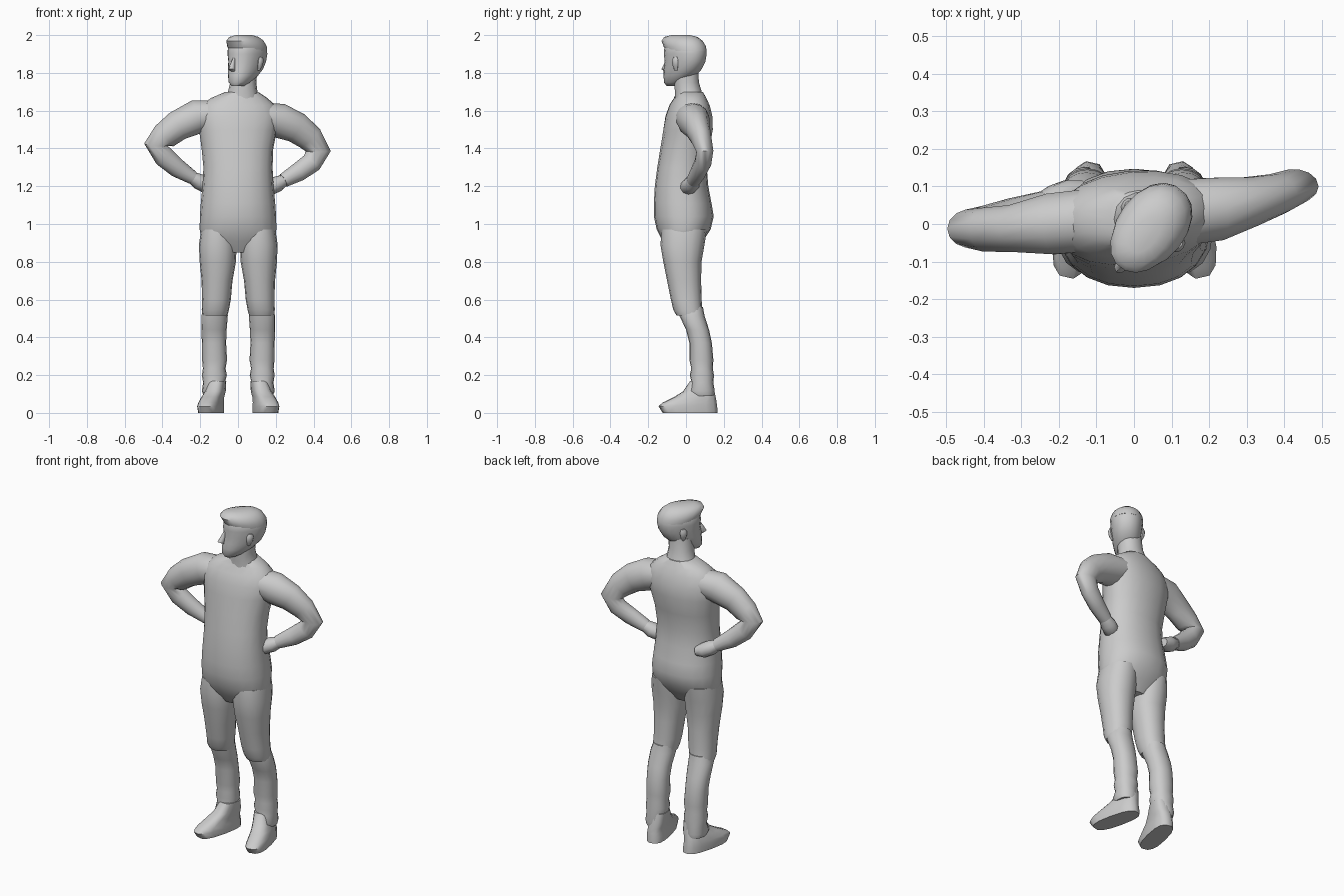
import bpy, bmesh, math
from mathutils import Vector, Matrix


def finish(name, rings):
    """Skin a list of closed rings, cap both ends and smooth it."""
    bm = bmesh.new()
    loops = [[bm.verts.new(p) for p in r] for r in rings]
    for a, b in zip(loops, loops[1:]):
        n = len(a)
        for i in range(n):
            bm.faces.new((a[i], a[(i + 1) % n], b[(i + 1) % n], b[i]))
    bm.faces.new(loops[0][::-1])
    bm.faces.new(loops[-1])
    bmesh.ops.recalc_face_normals(bm, faces=bm.faces)
    me = bpy.data.meshes.new(name)
    bm.to_mesh(me)
    bm.free()
    ob = bpy.data.objects.new(name, me)
    bpy.context.collection.objects.link(ob)
    bpy.ops.object.select_all(action='DESELECT')
    ob.select_set(True)
    bpy.context.view_layer.objects.active = ob
    bpy.ops.object.shade_smooth_by_angle(angle=math.radians(50))
    return ob


def oval(n, power):
    """Unit superellipse points."""
    pts = []
    for i in range(n):
        t = 2 * math.pi * i / n
        c, s = math.cos(t), math.sin(t)
        pts.append((math.copysign(abs(c) ** (2 / power), c),
                    math.copysign(abs(s) ** (2 / power), s)))
    return pts


def stack(name, rows, n=16, power=2.2, m=Matrix()):
    """Horizontal rings: x centre, half width, front y, back y, z, yaw."""
    rings = []
    for x, w, y0, y1, z, *yaw in rows:
        rot = Matrix.Rotation(math.radians(yaw[0] if yaw else 0), 3, 'Z')
        mid = Vector((x, (y0 + y1) / 2, z))
        rings.append([m @ (mid + rot @ Vector((u * w, v * (y1 - y0) / 2, 0)))
                      for u, v in oval(n, power)])
    return finish(name, rings)


def tube(name, rows, n=14):
    """Rings across a path: x, y, z, radius in the arm plane, radius in y."""
    pts = [Vector(r[:3]) for r in rows]
    rings = []
    for i, p in enumerate(pts):
        t = Vector()
        if i > 0:
            t += (p - pts[i - 1]).normalized()
        if i < len(pts) - 1:
            t += (pts[i + 1] - p).normalized()
        t.normalize()
        b = Vector((0, 1, 0))
        b = (b - t * b.dot(t)).normalized()
        a = t.cross(b)
        rings.append([p + a * u * rows[i][3] + b * v * rows[i][4] for u, v in oval(n, 2)])
    return finish(name, rings)


# Torso with pelvis, shoulders turned slightly
stack("torso", [
    (0, .10, -.085, .05, .85), (0, .19, -.125, .09, .91), (0, .203, -.155, .13, .97),
    (0, .202, -.17, .147, 1.04), (0, .197, -.17, .135, 1.11), (0, .188, -.165, .118, 1.2),
    (0, .183, -.152, .11, 1.3, 1), (-.003, .19, -.136, .125, 1.4, 3),
    (0, .207, -.12, .142, 1.5, 5), (.003, .218, -.107, .138, 1.57, 6),
    (.002, .195, -.085, .122, 1.63, 7), (.006, .15, -.062, .105, 1.667, 7),
    (.02, .085, -.05, .09, 1.7, 5)], n=20)

# Arms, hands on hips
tube("arm_left", [
    (-.12, .01, 1.58, .075, .085), (-.22, 0, 1.567, .09, .083), (-.32, -.012, 1.52, .08, .064),
    (-.39, -.015, 1.465, .072, .06), (-.435, -.012, 1.42, .062, .052), (-.39, 0, 1.355, .056, .05),
    (-.32, .025, 1.295, .05, .045), (-.24, .05, 1.245, .036, .038)])
tube("arm_right", [
    (.12, .03, 1.57, .075, .09), (.22, .04, 1.547, .092, .086), (.31, .06, 1.51, .082, .067),
    (.38, .08, 1.455, .072, .055), (.425, .1, 1.385, .066, .046), (.39, .09, 1.325, .055, .045),
    (.32, .065, 1.275, .05, .042), (.24, .04, 1.23, .037, .038)])
tube("hand_left", [(-.25, .047, 1.25, .03, .033), (-.21, .06, 1.226, .042, .045),
                   (-.17, .075, 1.205, .042, .045), (-.13, .088, 1.195, .025, .03)], 10)
tube("hand_right", [(.25, .043, 1.235, .03, .033), (.21, .03, 1.212, .042, .045),
                    (.17, .01, 1.195, .042, .045), (.13, -.005, 1.185, .025, .03)], 10)

# Legs: thigh, bunched lower trouser and shoe on each side
for side, s in (("left", -1), ("right", 1)):
    m = Matrix.Translation((.003 if s > 0 else 0, 0, 0)) @ Matrix.Diagonal((s, 1, 1, 1))
    stack("thigh_" + side, [
        (.105, .09, -.13, .11, .97), (.107, .1, -.135, .098, .89), (.107, .096, -.12, .082, .8),
        (.111, .082, -.1, .08, .7), (.114, .076, -.08, .083, .6), (.12, .072, -.067, .085, .545),
        (.122, .066, -.05, .09, .515)], 16, 2.2, m)
    stack("lower_leg_" + side, [
        (.118, .06, -.04, .09, .56), (.124, .07, -.035, .098, .515), (.127, .067, .0, .122, .44),
        (.127, .064, .018, .137, .37), (.124, .066, .018, .145, .28), (.126, .06, .028, .142, .235),
        (.125, .066, .02, .148, .2), (.127, .058, .03, .145, .16), (.13, .061, .01, .152, .115),
        (.132, .05, .03, .148, .09)], 16, 2.2, m)
    foot = m @ Matrix.Translation((.147, 0, 0)) @ Matrix.Rotation(math.radians(13), 4, 'Z')
    stack("shoe_" + side, [
        (0, .056, -.125, .17, 0), (0, .058, -.148, .168, .035), (0, .055, -.125, .165, .055),
        (-.003, .052, -.06, .16, .085), (-.012, .049, -.01, .155, .115),
        (-.02, .043, .03, .145, .17)], 14, 2.7, foot)

# Neck
stack("neck", [(.02, .1, -.06, .1, 1.65), (.025, .078, -.06, .085, 1.7),
               (.028, .069, -.065, .07, 1.75), (.035, .068, -.06, .065, 1.82)], 14)

# Head turned to one side
head = Matrix.Translation((.045, -.01, 0)) @ Matrix.Rotation(math.radians(-38), 4, 'Z')
stack("head", [
    (0, .028, -.11, -.04, 1.73), (0, .052, -.122, .0, 1.75), (0, .068, -.12, .06, 1.785),
    (0, .078, -.118, .1, 1.82), (0, .084, -.11, .122, 1.86), (0, .089, -.114, .13, 1.9),
    (0, .088, -.11, .124, 1.94), (0, .07, -.1, .1, 1.965)], 18, 2.2, head)
stack("hair", [
    (0, .088, -.1, .13, 1.915), (0, .091, -.117, .126, 1.94), (0, .082, -.134, .107, 1.97),
    (0, .06, -.122, .078, 1.99), (0, .03, -.08, .035, 2.0)], 18, 2.1, head)
stack("nose", [(0, .012, -.125, -.1, 1.808), (0, .018, -.15, -.1, 1.82),
               (0, .011, -.132, -.1, 1.85), (0, .007, -.113, -.1, 1.88)], 8, 2, head)
for side, s in (("left", -1), ("right", 1)):
    stack("ear_" + side, [(s * .076, .007, -.002, .015, 1.812), (s * .086, .011, -.01, .025, 1.84),
                          (s * .09, .011, -.012, .03, 1.868), (s * .088, .006, 0, .022, 1.885)],
          8, 2, head)
